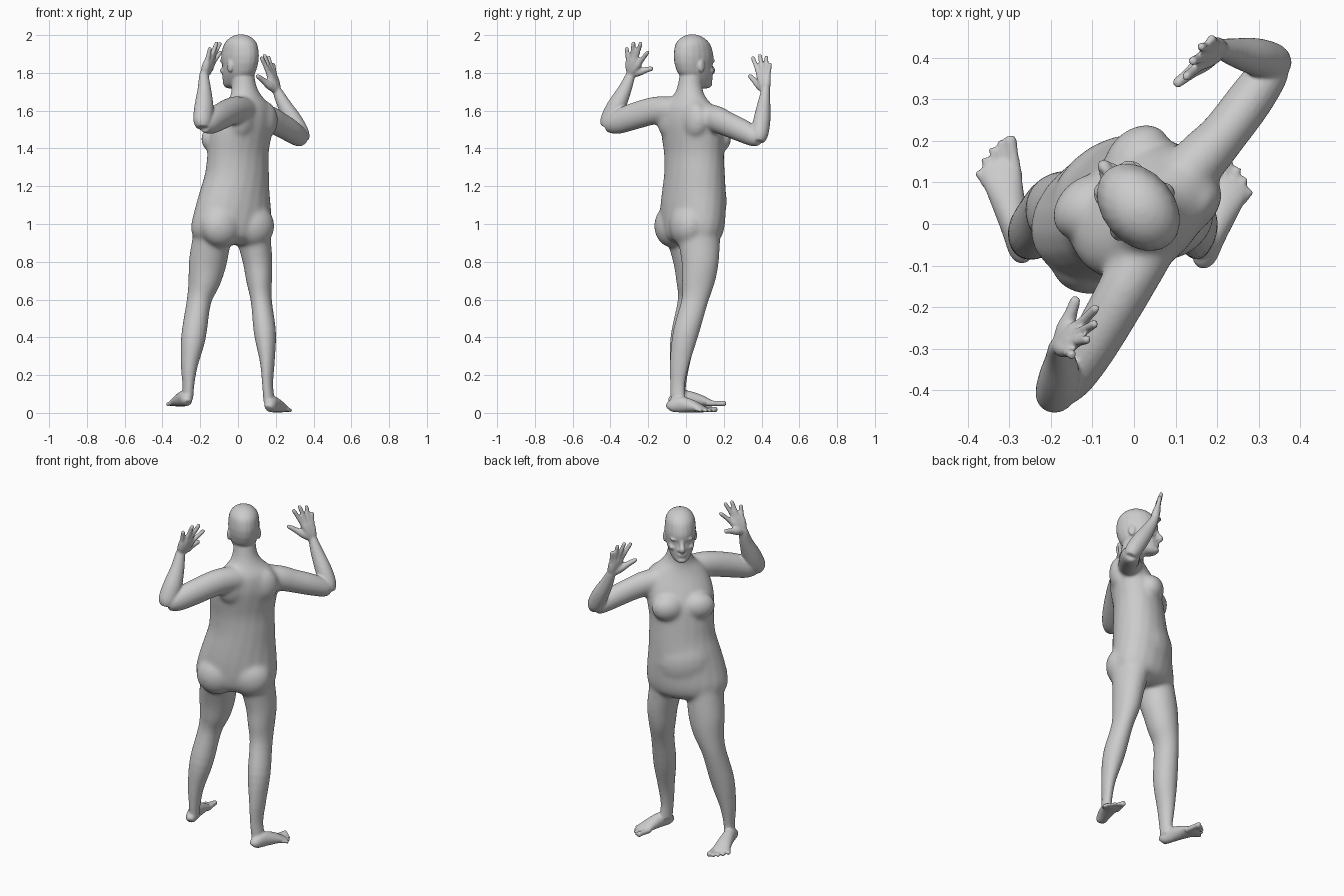
import bpy, bmesh, math
from mathutils import Vector, Matrix

bm = bmesh.new()          # every anatomical volume goes in here, then gets fused by a remesh
SIDES = 20


def axes(yaw):
    """Right and forward directions of a part turned by yaw degrees."""
    a = math.radians(yaw)
    return Vector((math.cos(a), math.sin(a), 0)), Vector((-math.sin(a), math.cos(a), 0))


def spline(rows, steps=4):
    """Catmull-Rom through rows of numbers."""
    n, out = len(rows), []
    for i in range(n - 1):
        p = [rows[max(0, min(n - 1, i + k))] for k in (-1, 0, 1, 2)]
        for s in range(steps):
            t = s / steps
            out.append([0.5 * (2 * b + (c - a) * t + (2 * a - 5 * b + 4 * c - d) * t * t
                               + (3 * b - a - 3 * c + d) * t ** 3) for a, b, c, d in zip(*p)])
    return out + [list(rows[-1])]


def tube(rows, flat=False):
    """Loft ellipses; each row is x, y, z, half width, half depth, yaw of the width axis."""
    pts = spline(rows)
    pos = [Vector(p[:3]) for p in pts]
    rings = []
    for i, p in enumerate(pts):
        t = (pos[min(i + 1, len(pos) - 1)] - pos[max(i - 1, 0)]).normalized()
        if flat:
            t = Vector((0, 0, 1))
        u = axes(p[5])[0]
        u = (u - t * u.dot(t)).normalized()
        v = t.cross(u)
        ring = []
        for k in range(SIDES):
            a = 2 * math.pi * k / SIDES
            ring.append(bm.verts.new(pos[i] + u * p[3] * math.cos(a) + v * p[4] * math.sin(a)))
        rings.append(ring)
    for r0, r1 in zip(rings, rings[1:]):
        for k in range(SIDES):
            j = (k + 1) % SIDES
            bm.faces.new((r0[k], r0[j], r1[j], r1[k]))
    bm.faces.new(rings[0][::-1])
    bm.faces.new(rings[-1])


def blob(origin, yaw, local, size):
    """Ellipsoid placed in (right, forward, up) coordinates of a turned part."""
    r, f = axes(yaw)
    loc = Vector(origin) + r * local[0] + f * local[1] + Vector((0, 0, local[2]))
    m = Matrix.Translation(loc) @ Matrix.Rotation(math.radians(yaw), 4, 'Z') @ Matrix.Diagonal((*size, 1))
    bmesh.ops.create_uvsphere(bm, u_segments=20, v_segments=12, radius=1, matrix=m)


def hand(wrist, tips, thumb):
    """Fingers fan out of the wrist; their overlapping roots form the palm."""
    w = Vector(wrist)
    for tip in tips:
        t = Vector(tip)
        rows = [(*w.lerp(t, k), r, r, 75) for k, r in
                ((-.05, .02), (.2, .023), (.42, .019), (.53, .0145), (.75, .012), (.95, .011), (1, .006))]
        tube(rows)
    t = Vector(thumb)
    tube([(*w.lerp(t, k), r, r, 75) for k, r in ((0, .02), (.35, .023), (.65, .016), (.94, .0125), (1, .007))])


def foot(heel, yaw, length, ground):
    """Flat-soled foot with five toes."""
    r, f = axes(yaw)
    h = Vector((*heel, ground))
    rows = []
    for t, a, b in ((0, .018, .02), (.06, .03, .032), (.25, .034, .043), (.5, .042, .034),
                    (.68, .048, .022), (.77, .045, .015), (.81, .04, .01)):
        rows.append((*(h + f * t * length + Vector((0, 0, b))), a, b, yaw))
    tube(rows)
    inner = 1 if heel[0] < 0 else -1
    for i in range(5):
        side = inner * (.034 - .0185 * i)
        rad = .0155 if i == 0 else .0105
        a = h + r * side + f * length * .65 + Vector((0, 0, .017))
        b = h + r * side * 1.3 + f * length * (.99 - .013 * i * i) + Vector((0, 0, rad))
        tube([(*a.lerp(b, k), rad * s, rad * s, yaw) for k, s in ((0, 1), (.6, .9), (.93, .98), (1, .5))])


# torso and neck, twisting from the hips up to the shoulders
tube([(-.035, .035, .89, .13, .08, 22), (-.035, .035, .925, .205, .135, 23),
      (-.035, .035, .985, .226, .155, 25), (-.027, .037, 1.08, .216, .158, 30),
      (-.017, .042, 1.18, .197, .155, 34), (-.005, .045, 1.27, .183, .147, 38),
      (0, .042, 1.37, .18, .14, 42), (.012, .035, 1.46, .188, .138, 45),
      (.033, .024, 1.54, .186, .125, 47), (.048, .014, 1.62, .155, .1, 48),
      (.042, .016, 1.68, .093, .074, 46), (.032, .021, 1.73, .067, .065, 42),
      (.024, .028, 1.80, .06, .06, 40)], flat=True)
for s in (-1, 1):
    blob((.005, .04, 1.45), 44, (s * .085, .085, 0), (.092, .068, .078))      # chest
    blob((-.035, .035, .99), 25, (s * .095, -.075, 0), (.115, .092, .115))    # buttocks
    blob((.04, .02, 1.55), 47, (s * .085, -.06, 0), (.085, .055, .1))         # shoulder blades
blob((-.018, .04, 1.12), 31, (0, .04, 0), (.175, .13, .18))                   # belly

# head: rows of height, half width, front, back
HEAD, YAW = Vector((.015, .035, 0)), 40
fwd = axes(YAW)[1]
rows = []
for z, a, front, back in ((1.718, .022, .108, .05), (1.735, .046, .122, -.01), (1.765, .063, .122, -.05),
                          (1.80, .075, .122, -.085), (1.842, .082, .118, -.103), (1.865, .085, .123, -.108),
                          (1.90, .086, .122, -.11), (1.95, .079, .103, -.099), (1.98, .061, .072, -.073),
                          (1.997, .036, .038, -.042), (2.004, .01, .01, -.014)):
    c = HEAD + fwd * (front + back) / 2
    rows.append((c.x, c.y, z, a, (front - back) / 2, YAW))
tube(rows, flat=True)

# face and ears
nose = [(1.862, .112, .012), (1.835, .123, .013), (1.813, .136, .0165), (1.802, .122, .016)]
tube([(*(HEAD + fwd * f + Vector((0, 0, z))), r, r, YAW) for z, f, r in nose])
blob(HEAD, YAW, (0, .117, 1.778), (.025, .012, .006))
blob(HEAD, YAW, (0, .116, 1.766), (.021, .012, .007))
blob(HEAD, YAW, (0, .110, 1.74), (.026, .018, .016))
for s in (-1, 1):
    blob(HEAD, YAW, (s * .034, .098, 1.864), (.03, .017, .009))               # brow
    blob(HEAD, YAW, (s * .034, .094, 1.842), (.016, .014, .009))              # eye
    blob(HEAD, YAW, (s * .045, .08, 1.812), (.026, .026, .018))               # cheek
    blob(HEAD, YAW, (s * .016, .12, 1.806), (.009, .012, .009))               # nostril
    blob(HEAD, YAW, (s * .084, -.008, 1.835), (.01, .02, .033))               # ear

# arms: upper arm, forearm, hand
tube([(.075, .02, 1.59, .03, .03, 135), (.05, -.025, 1.597, .065, .065, 135),
      (-.018, -.15, 1.603, .066, .074, 135), (-.095, -.285, 1.567, .06, .071, 135),
      (-.15, -.37, 1.535, .053, .06, 135), (-.182, -.415, 1.522, .035, .038, 135)])
tube([(-.187, -.418, 1.51, .034, .034, 45), (-.186, -.405, 1.545, .054, .047, 45),
      (-.18, -.37, 1.62, .053, .048, 45), (-.178, -.325, 1.71, .038, .035, 45),
      (-.18, -.295, 1.785, .027, .024, 45), (-.173, -.288, 1.81, .025, .018, 45)])
hand((-.178, -.292, 1.795),
     [(-.088, -.198, 1.915), (-.092, -.238, 1.963), (-.11, -.277, 1.966), (-.147, -.316, 1.937)],
     (-.138, -.175, 1.825))

tube([(.06, .04, 1.58, .03, .03, 135), (.09, .08, 1.575, .065, .066, 135),
      (.165, .16, 1.555, .065, .072, 135), (.215, .215, 1.53, .058, .067, 135),
      (.28, .3, 1.492, .055, .061, 135), (.325, .365, 1.46, .048, .051, 135),
      (.342, .39, 1.45, .034, .035, 135)])
tube([(.348, .385, 1.437, .03, .03, 80), (.333, .39, 1.475, .045, .046, 80),
      (.292, .402, 1.55, .045, .047, 80), (.245, .412, 1.63, .035, .037, 80),
      (.21, .42, 1.70, .025, .026, 80), (.203, .418, 1.72, .025, .02, 80)])
hand((.206, .42, 1.705),
     [(.122, .352, 1.887), (.138, .39, 1.9), (.16, .426, 1.891), (.185, .446, 1.853)],
     (.098, .334, 1.787))

# legs and feet
tube([(-.13, .005, .97, .1, .12, 15), (-.158, .03, .81, .102, .1, 12), (-.178, .035, .7, .087, .088, 12),
      (-.207, .028, .59, .065, .073, 12), (-.236, -.014, .4, .065, .068, 12),
      (-.258, -.034, .25, .044, .052, 12), (-.263, -.04, .14, .03, .04, 12),
      (-.267, -.036, .08, .03, .04, 12)])
foot((-.266, -.082), 15, .295, .034)
tube([(.075, .065, .97, .095, .12, 15), (.103, .075, .81, .08, .101, 0), (.112, .065, .7, .069, .089, 0),
      (.124, .045, .59, .056, .071, -10), (.143, -.002, .42, .058, .068, -10),
      (.155, -.033, .27, .038, .053, -15), (.157, -.045, .15, .027, .04, -20),
      (.165, -.042, .06, .029, .04, -20)])
foot((.163, -.093), -20, .262, .002)

# fuse everything into one skin
bmesh.ops.recalc_face_normals(bm, faces=bm.faces)
mesh = bpy.data.meshes.new("body")
bm.to_mesh(mesh)
bm.free()
body = bpy.data.objects.new("body", mesh)
bpy.context.collection.objects.link(body)
remesh = body.modifiers.new("fuse", 'REMESH')
remesh.mode = 'VOXEL'
remesh.voxel_size = .006
remesh.use_smooth_shade = True
fused = bpy.data.meshes.new_from_object(body.evaluated_get(bpy.context.evaluated_depsgraph_get()))
body.modifiers.clear()
body.data = fused

# soften muscle joins on the trunk strongly, the rest lightly
trunk = body.vertex_groups.new(name="trunk")
for v in fused.vertices:
    x, y, z = v.co
    near = min(1, max(0, (.36 - math.hypot(x - .02, y - .03)) / .1))
    w = near * min(1, max(0, (z - .45) / .3)) * min(1, max(0, (1.73 - z) / .05))
    if w > 0:
        trunk.add([v.index], w, 'REPLACE')
for name, count, group in (("blend_trunk", 60, "trunk"), ("relax", 4, "")):
    m = body.modifiers.new(name, 'SMOOTH')
    m.factor = .5
    m.iterations = count
    m.vertex_group = group
